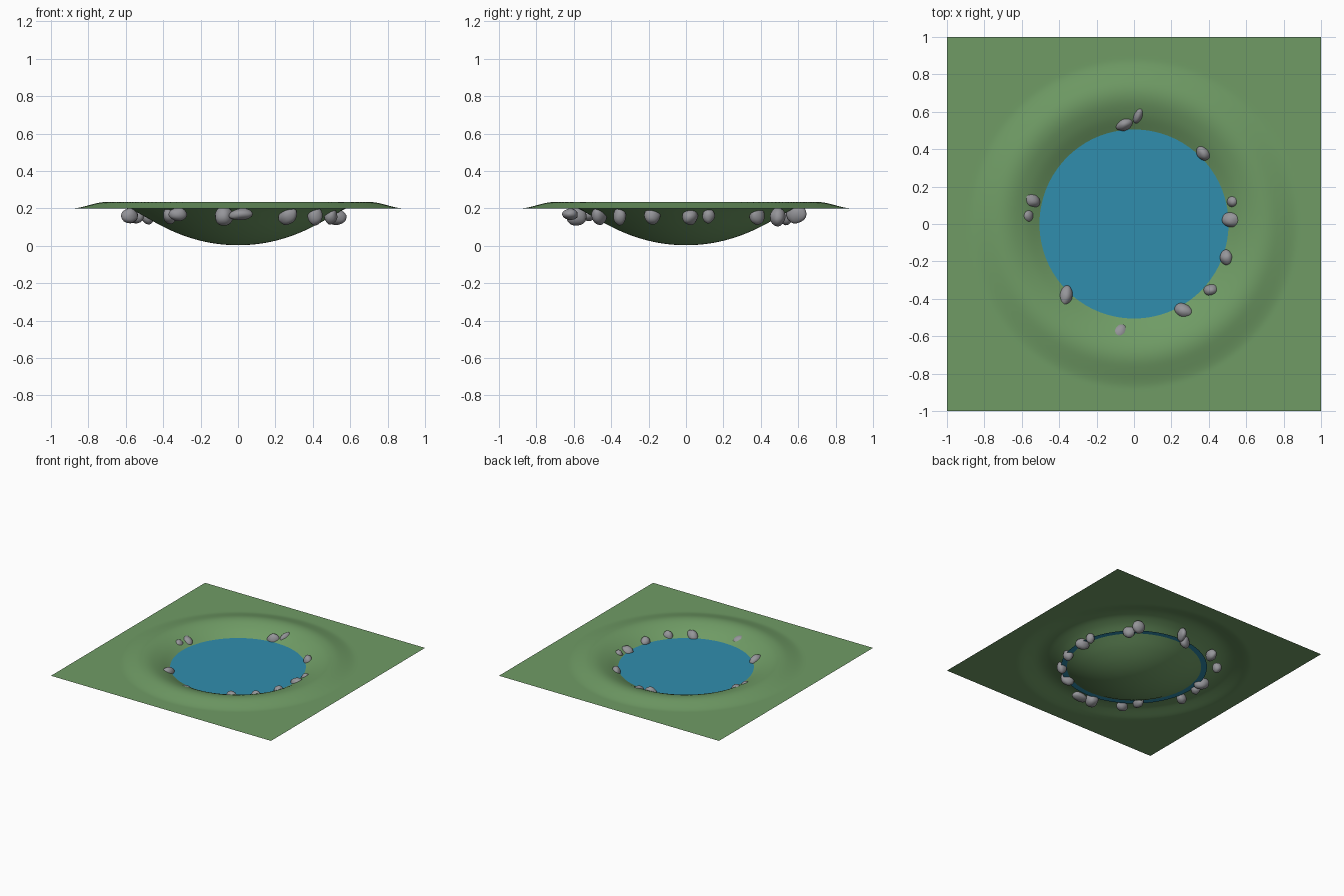
import bpy, bmesh, math, random
from mathutils import Vector, Euler, noise

random.seed(4)


def material(name, color):
    m = bpy.data.materials.new(name)
    m.diffuse_color = (*color, 1)
    return m


def finish(bm, name, mat=None):
    me = bpy.data.meshes.new(name)
    bm.to_mesh(me)
    bm.free()
    for p in me.polygons:
        p.use_smooth = True
    ob = bpy.data.objects.new(name, me)
    bpy.context.collection.objects.link(ob)
    if mat:
        me.materials.append(mat)
    return ob


# ground height: bowl, raised rim, flat surroundings (radius, height)
PROFILE = [(0.0, 0.003), (0.1, 0.009), (0.2, 0.027), (0.3, 0.058), (0.4, 0.102), (0.5, 0.157),
           (0.57, 0.196), (0.62, 0.217), (0.66, 0.229), (0.70, 0.234), (0.74, 0.231),
           (0.79, 0.219), (0.84, 0.206), (0.88, 0.2), (1.5, 0.2)]


def height(r):
    n = len(PROFILE)
    for i in range(n - 1):
        (r0, z0), (r1, z1) = PROFILE[i], PROFILE[i + 1]
        if r <= r1:
            # smooth cubic interpolation between the profile points
            def slope(k):
                if k == 0 or k >= n - 2:
                    return 0.0
                a, b = PROFILE[k - 1], PROFILE[k + 1]
                return (b[1] - a[1]) / (b[0] - a[0])
            h = r1 - r0
            t = (r - r0) / h
            return ((2*t**3 - 3*t**2 + 1) * z0 + (t**3 - 2*t**2 + t) * h * slope(i)
                    + (3*t**2 - 2*t**3) * z1 + (t**3 - t**2) * h * slope(i + 1))
    return 0.2


# grass sheet with the pond hollow
bm = bmesh.new()
bmesh.ops.create_grid(bm, x_segments=120, y_segments=120, size=1)
for v in bm.verts:
    v.co.z = height(math.hypot(v.co.x, v.co.y))
finish(bm, "grass_ground", material("grass", (0.16, 0.33, 0.13)))

# water disc, its edge tucked under the bank
bm = bmesh.new()
bmesh.ops.create_circle(bm, cap_ends=True, segments=64, radius=0.55)
for v in bm.verts:
    v.co.z = 0.16
finish(bm, "water", material("water", (0.03, 0.27, 0.42)))

# bank stones: x, y, z, half length, half width, half height, turn, tilt
STONES = [
    (-0.33, 0.51, 0.16, 0.055, 0.035, 0.045, 80, 10),
    (-0.05, 0.535, 0.16, 0.05, 0.033, 0.05, 25, 5),
    (0.025, 0.59, 0.17, 0.055, 0.03, 0.05, 72, -15),
    (0.365, 0.49, 0.155, 0.055, 0.04, 0.05, 5, 10),
    (0.37, 0.38, 0.16, 0.045, 0.034, 0.048, -55, 0),
    (0.53, 0.12, 0.16, 0.034, 0.033, 0.04, 0, 0),
    (0.525, 0.022, 0.155, 0.055, 0.041, 0.043, -12, 5),
    (0.495, -0.18, 0.16, 0.043, 0.035, 0.045, 100, 10),
    (0.413, -0.355, 0.16, 0.04, 0.034, 0.05, 10, 0),
    (0.265, -0.465, 0.16, 0.055, 0.038, 0.045, -25, -30),
    (-0.075, -0.585, 0.158, 0.055, 0.048, 0.052, 75, 0),
    (-0.365, -0.385, 0.16, 0.058, 0.035, 0.045, 78, 10),
    (-0.58, -0.135, 0.16, 0.045, 0.035, 0.04, 20, 0),
    (-0.57, 0.045, 0.165, 0.04, 0.034, 0.045, 90, 0),
    (-0.555, 0.13, 0.165, 0.058, 0.042, 0.045, -30, 10),
    (-0.48, 0.40, 0.155, 0.035, 0.035, 0.04, 40, 0),
    (-0.32, -0.52, 0.168, 0.05, 0.04, 0.035, 15, 0),
    (0.015, -0.62, 0.168, 0.065, 0.043, 0.03, 0, -5),
]
stone_mat = material("stone", (0.3, 0.3, 0.32))
for i, (x, y, z, a, b, c, turn, tilt) in enumerate(STONES):
    bm = bmesh.new()
    bmesh.ops.create_icosphere(bm, subdivisions=3, radius=1)
    off = Vector((i * 3.7, random.random() * 9, 0))
    for v in bm.verts:
        p = v.co * (1 + 0.1 * noise.noise(v.co * 1.2 + off))
        v.co = (p.x * a, p.y * b, p.z * c)
    ob = finish(bm, f"bank_stone_{i + 1:02d}", stone_mat)
    ob.location = (x, y, z)
    ob.rotation_euler = Euler((0, math.radians(tilt), math.radians(turn)))
